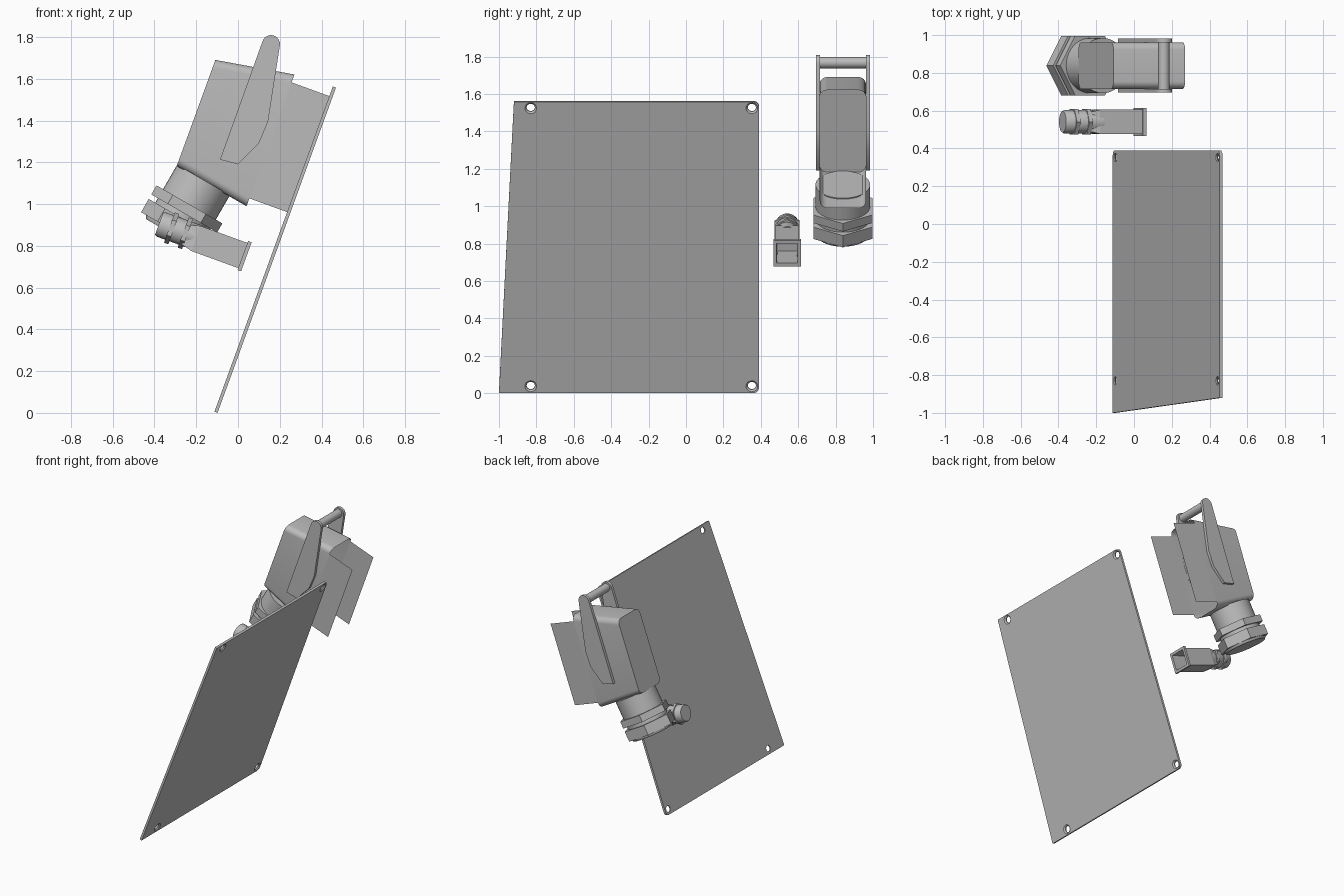
import bpy, bmesh, math
from mathutils import Matrix, Vector

cube = bpy.data.objects.get("Cube")
if cube:
    bpy.data.objects.remove(cube, do_unlink=True)

grey = bpy.data.materials.new("plain grey")
grey.use_nodes = True
colour = (0.5, 0.5, 0.5, 1)
grey.diffuse_color = colour
grey.node_tree.nodes["Principled BSDF"].inputs["Base Color"].default_value = colour

TILT = Matrix.Rotation(math.radians(20), 4, 'Y')
WORLD = Matrix.Identity(4)
HOOD_Y = (0.715, 0.962)
MID_Y = sum(HOOD_Y) / 2


def finish(name, bm, matrix=WORLD, smooth=False):
    bmesh.ops.recalc_face_normals(bm, faces=bm.faces)
    bm.transform(matrix)
    mesh = bpy.data.meshes.new(name)
    bm.to_mesh(mesh)
    bm.free()
    mesh.materials.append(grey)
    ob = bpy.data.objects.new(name, mesh)
    bpy.context.collection.objects.link(ob)
    bpy.ops.object.select_all(action='DESELECT')
    ob.select_set(True)
    bpy.context.view_layer.objects.active = ob
    if smooth:
        bpy.ops.object.shade_smooth_by_angle(angle=math.radians(35))
    return ob


def prism(name, points, offset, matrix=WORLD, smooth=False):
    """Extrude a closed 3D outline by an offset vector."""
    bm = bmesh.new()
    face = bm.faces.new([bm.verts.new(p) for p in points])
    new = bmesh.ops.extrude_face_region(bm, geom=[face], use_keep_orig=True)["geom"]
    moved = [v for v in new if isinstance(v, bmesh.types.BMVert)]
    bmesh.ops.translate(bm, verts=moved, vec=Vector(offset))
    return finish(name, bm, matrix, smooth)


def turned(name, profile, matrix, sides=40, smooth=True):
    """Stack (distance, radius) rings along local z, with closed ends."""
    bm = bmesh.new()
    rings = []
    for t, r in profile:
        angles = [2 * math.pi * i / sides for i in range(sides)]
        rings.append([bm.verts.new((r * math.cos(a), r * math.sin(a), t)) for a in angles])
    for lo, hi in zip(rings, rings[1:]):
        for i in range(sides):
            j = (i + 1) % sides
            bm.faces.new((lo[i], lo[j], hi[j], hi[i]))
    bm.faces.new(rings[0])
    bm.faces.new(rings[-1])
    return finish(name, bm, matrix, smooth)


def arc(cx, cy, r, start, end, steps=6):
    angles = [math.radians(start + (end - start) * i / steps) for i in range(steps + 1)]
    return [(cx + r * math.cos(a), cy + r * math.sin(a)) for a in angles]


def rounded(x0, x1, y0, y1, r):
    return (arc(x1 - r, y1 - r, r, 0, 90) + arc(x0 + r, y1 - r, r, 90, 180)
            + arc(x0 + r, y0 + r, r, 180, 270) + arc(x1 - r, y0 + r, r, 270, 360))


# Leaning panel: two rounded corners and a slanted edge
outline = ([(-1, -0.033)] + arc(0.36, -0.003, 0.03, -90, 0)
           + arc(0.36, 1.594, 0.03, 0, 90) + [(-0.92, 1.624)])
panel = prism("panel", [(-0.108, y, b) for y, b in outline], (0.016, 0, 0), TILT)

# Countersunk corner holes
for y in (-0.83, 0.352):
    for b in (0.006, 1.588):
        place = TILT @ Matrix.Translation((-0.1, y, b)) @ Matrix.Rotation(math.pi / 2, 4, 'Y')
        cutter = turned("hole_cutter", [(-0.02, 0.022), (0, 0.022), (0.01, 0.034)], place, 24)
        cutter.hide_render = True
        bpy.context.view_layer.objects.active = panel
        cut = panel.modifiers.new("hole", 'BOOLEAN')
        cut.operation = 'DIFFERENCE'
        cut.solver = 'EXACT'
        cut.object = cutter
        bpy.ops.object.modifier_apply(modifier=cut.name)
        bpy.data.objects.remove(cutter, do_unlink=True)

# Hood: tapered open shell
bm = bmesh.new()
sections = []
for a, b0, b1 in ((-0.30, 0.944, 1.615), (-0.68, 1.01, 1.551)):
    loop = rounded(*HOOD_Y, b0, b1, 0.04)
    sections.append([bm.verts.new((a, y, b)) for y, b in loop])
count = len(sections[0])
for i in range(count):
    j = (i + 1) % count
    bm.faces.new((sections[0][i], sections[0][j], sections[1][j], sections[1][i]))
bm.faces.new(sections[1])
finish("hood", bm, TILT, True)

# Side flaps continuing the hood walls
for name, y in zip(("front_flap", "rear_flap"), HOOD_Y):
    bm = bmesh.new()
    corners = [(-0.30, 0.984), (-0.098, 0.984), (-0.098, 1.575), (-0.30, 1.575)]
    bm.faces.new([bm.verts.new((a, y, b)) for a, b in corners])
    finish(name, bm, TILT)

# Locking levers and the bar between them
lever = arc(0.158, 1.766, 0.043, -5, 165, 10) + [
    (-0.086, 1.213), (0, 1.19), (0.10, 1.29), (0.144, 1.395)]
for name, y in (("front_lever", 0.695), ("rear_lever", HOOD_Y[1])):
    prism(name, [(x, y, z) for x, z in lever], (0, 0.021, 0), WORLD, True)
bar_place = Matrix.Translation((0.158, 0.70, 1.767)) @ Matrix.Rotation(-math.pi / 2, 4, 'X')
turned("lever_bar", [(0, 0.03), (0.28, 0.03)], bar_place, 24)

# Large cable gland: neck, two hexagon nuts, domed end
gland = Matrix.Translation((-0.175, MID_Y, 1.098)) @ Matrix.Rotation(math.radians(210), 4, 'Y')
turned("gland_neck", [(-0.02, 0.146), (0.27, 0.146)], gland)
turned("gland_upper_nut", [(0.115, 0.182), (0.165, 0.182)], gland, 6, False)
turned("gland_lower_nut", [(0.19, 0.182), (0.263, 0.182)], gland, 6, False)
turned("gland_end", [(0.25, 0.155), (0.268, 0.153), (0.28, 0.145)], gland)

# Small connector: hollow square body with a flange
SMALL_Y, SMALL_B = 0.541, 0.716


def square(half):
    return [(SMALL_Y + sy * half, SMALL_B + sb * half)
            for sy, sb in ((-1, -1), (1, -1), (1, 1), (-1, 1))]


bm = bmesh.new()
steps = [(-0.53, 0.05), (-0.475, 0.064), (-0.236, 0.064), (-0.236, 0.074),
         (-0.218, 0.074), (-0.218, 0.056), (-0.40, 0.052)]
rings = [[bm.verts.new((a, y, b)) for y, b in square(h)] for a, h in steps]
for lo, hi in zip(rings, rings[1:]):
    for i in range(4):
        j = (i + 1) % 4
        bm.faces.new((lo[i], lo[j], hi[j], hi[i]))
bm.faces.new(rings[0])
bm.faces.new(rings[-1])
finish("connector_body", bm, TILT)

# Small cable gland on the connector
small = (TILT @ Matrix.Translation((-0.45, SMALL_Y, SMALL_B + 0.006))
         @ Matrix.Rotation(-math.pi / 2, 4, 'Y'))
turned("connector_gland", [(0.0, 0.062), (0.205, 0.062), (0.215, 0.056)], small, 32)
for name, t in (("connector_inner_nut", 0.07), ("connector_outer_nut", 0.14)):
    turned(name, [(t, 0.077), (t + 0.022, 0.077)], small, 6, False)
